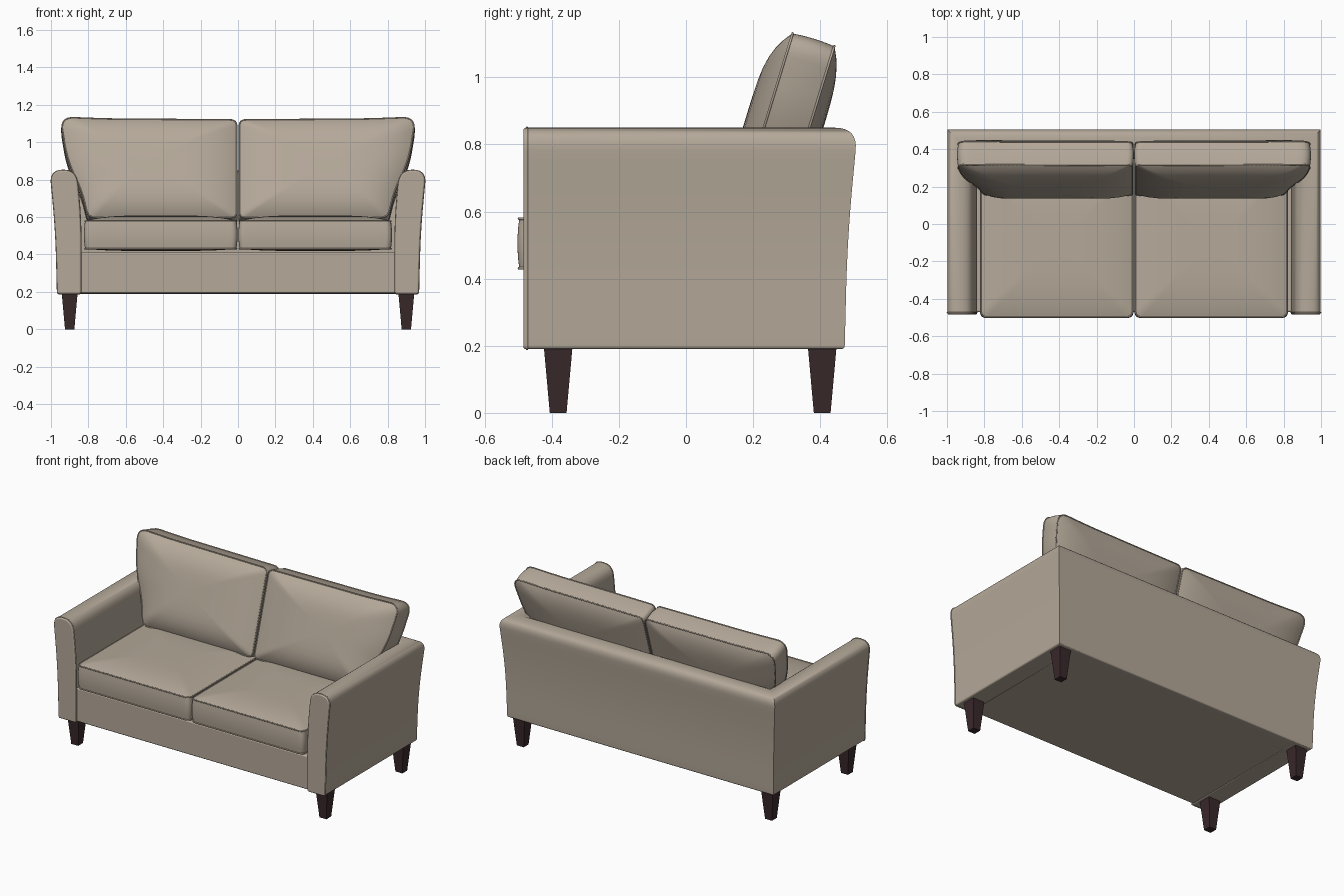
import bpy, bmesh, math
from mathutils import Vector, Matrix

if "Cube" in bpy.data.objects:
    bpy.data.objects.remove(bpy.data.objects["Cube"], do_unlink=True)


def material(name, rgb):
    m = bpy.data.materials.new(name)
    m.use_nodes = True
    m.diffuse_color = (*rgb, 1)
    m.node_tree.nodes["Principled BSDF"].inputs["Base Color"].default_value = (*rgb, 1)
    return m


FABRIC = material("beige fabric", (0.46, 0.395, 0.32))
WOOD = material("dark wood", (0.042, 0.022, 0.024))


def finish(name, bm, mat, smooth=True, bevel=0):
    bmesh.ops.recalc_face_normals(bm, faces=bm.faces)
    me = bpy.data.meshes.new(name)
    bm.to_mesh(me)
    bm.free()
    me.materials.append(mat)
    ob = bpy.data.objects.new(name, me)
    bpy.context.collection.objects.link(ob)
    if bevel:
        mod = ob.modifiers.new("soft edge", 'BEVEL')
        mod.width, mod.segments, mod.limit_method = bevel, 3, 'ANGLE'
        mod.angle_limit = math.radians(40)
    if smooth:
        bpy.ops.object.select_all(action='DESELECT')
        ob.select_set(True)
        bpy.context.view_layer.objects.active = ob
        bpy.ops.object.shade_smooth_by_angle(angle=math.radians(40))
    return ob


def rounded(corners, step=0.05):
    """Closed 2D outline from (x, y, cut) corners, with evenly split straights."""
    pts = []
    for i, (x, y, r) in enumerate(corners):
        p = Vector((x, y))
        a = (Vector(corners[i - 1][:2]) - p).normalized() * r + p
        b = (Vector(corners[(i + 1) % len(corners)][:2]) - p).normalized() * r + p
        for k in range(9):
            t = k / 8
            pts.append(a * (1 - t) ** 2 + p * 2 * t * (1 - t) + b * t * t)
    out = []
    for i, p in enumerate(pts):
        q = pts[(i + 1) % len(pts)]
        n = max(1, math.ceil((q - p).length / step))
        out += [p.lerp(q, k / n) for k in range(n)]
    return out


def loft(bm, rings, cap=True):
    """Skin a list of closed rings of points."""
    rows = [[bm.verts.new(p) for p in ring] for ring in rings]
    n = len(rows[0])
    for a, b in zip(rows, rows[1:]):
        for i in range(n):
            bm.faces.new((a[i], a[(i + 1) % n], b[(i + 1) % n], b[i]))
    if cap:
        bm.faces.new(rows[0])
        bm.faces.new(rows[-1])


def piping(name, pts, radius=0.004):
    """Thin cord along a closed loop."""
    cu = bpy.data.curves.new(name, 'CURVE')
    cu.dimensions = '3D'
    cu.bevel_depth, cu.bevel_resolution = radius, 1
    sp = cu.splines.new('POLY')
    sp.points.add(len(pts) - 1)
    for sp_pt, p in zip(sp.points, pts):
        sp_pt.co = (*p, 1)
    sp.use_cyclic_u = True
    cu.materials.append(FABRIC)
    ob = bpy.data.objects.new(name, cu)
    bpy.context.collection.objects.link(ob)
    bpy.ops.object.select_all(action='DESELECT')
    ob.select_set(True)
    bpy.context.view_layer.objects.active = ob
    bpy.ops.object.convert(target='MESH')


def cushion(name, outline, half, crown_top, crown_bottom, mat, side):
    """Box cushion: crowned panels, softly bulging band, piped seams."""
    centre = sum(outline, Vector((0, 0))) / len(outline)
    flip = Matrix.Diagonal((side, 1, 1, 1))

    def ring(s, w):
        return [flip @ mat @ Vector((*(centre + (p - centre) * s), w)) for p in outline]

    scales = [0.02, 0.2, 0.4, 0.55, 0.68, 0.79, 0.88, 0.95, 0.985, 1]
    rings = [ring(s, half + crown_top * (1 - s ** 4)) for s in scales]
    rings += [ring(1 + 0.014 * (1 - t * t), half * t) for t in (0.6, 0.2, -0.2, -0.6)]
    rings += [ring(s, -half - crown_bottom * (1 - s ** 4)) for s in reversed(scales)]
    bm = bmesh.new()
    loft(bm, rings)
    finish(name, bm, FABRIC)
    piping(name + "_top_piping", ring(1.002, half))
    piping(name + "_bottom_piping", ring(1.002, -half))


# Arms and back: one flared section swept round three sides with mitred corners
section = rounded([(-0.125, 0.19, 0.012), (0, 0.19, 0.012), (0.008, 0.52, 0.16),
                   (0.039, 0.85, 0.068), (-0.1, 0.85, 0.068), (-0.125, 0.6, 0.14)])
path = [(-0.965, -0.472, -1, 0), (-0.965, 0.473, -1, 1),
        (0.965, 0.473, 1, 1), (0.965, -0.472, 1, 0)]
bm = bmesh.new()
loft(bm, [[(x + dx * p.x, y + dy * p.x, p.y) for p in section] for x, y, dx, dy in path])
finish("arms_and_back", bm, FABRIC)

# Arm front panels with piping
for side, label in ((1, "left"), (-1, "right")):
    bm = bmesh.new()
    loft(bm, [[(side * (0.965 + p.x), y, p.y) for p in section] for y in (-0.47, -0.485)])
    finish(label + "_arm_front_panel", bm, FABRIC, bevel=0.008)
    piping(label + "_arm_piping",
           [(side * (0.965 + p.x), -0.474, p.y) for p in section], 0.0035)

# Seat base with front rail
bm = bmesh.new()
bmesh.ops.create_cube(bm, size=1, matrix=Matrix.Translation((0, -0.035, 0.303))
                      @ Matrix.Diagonal((1.69, 0.87, 0.22, 1)))
finish("seat_base", bm, FABRIC, bevel=0.008)

# Cushions
seat_outline = rounded([(0.008, -0.497, 0.035), (0.818, -0.497, 0.035),
                        (0.818, 0.29, 0.035), (0.008, 0.29, 0.035)])
back_outline = rounded([(0.008, 0, 0.03), (0.80, 0, 0.04), (0.835, 0.15, 0.07),
                        (0.912, 0.32, 0.09), (0.95, 0.56, 0.075), (0.7, 0.55, 0.08),
                        (0.008, 0.545, 0.035)])
seat_place = Matrix.Translation((0, 0, 0.505))
back_place = (Matrix.Translation((0, 0.217, 0.579))
              @ Matrix.Rotation(math.radians(73), 4, 'X'))
for side, label in ((1, "left"), (-1, "right")):
    cushion(label + "_seat_cushion", seat_outline, 0.074, 0.03, 0.012, seat_place, side)
    cushion(label + "_back_cushion", back_outline, 0.065, 0.06, 0.04, back_place, side)

# Tapered legs
for x, xl in ((0.9, "left"), (-0.9, "right")):
    for y, yl in ((-0.381, "front"), (0.406, "back")):
        bm = bmesh.new()
        loft(bm, [[(x + sx * h, y + sy * h, z) for sx, sy in
                   ((-1, -1), (1, -1), (1, 1), (-1, 1))]
                  for h, z in ((0.025, 0), (0.043, 0.2))])
        finish(f"{yl}_{xl}_leg", bm, WOOD, smooth=False)
